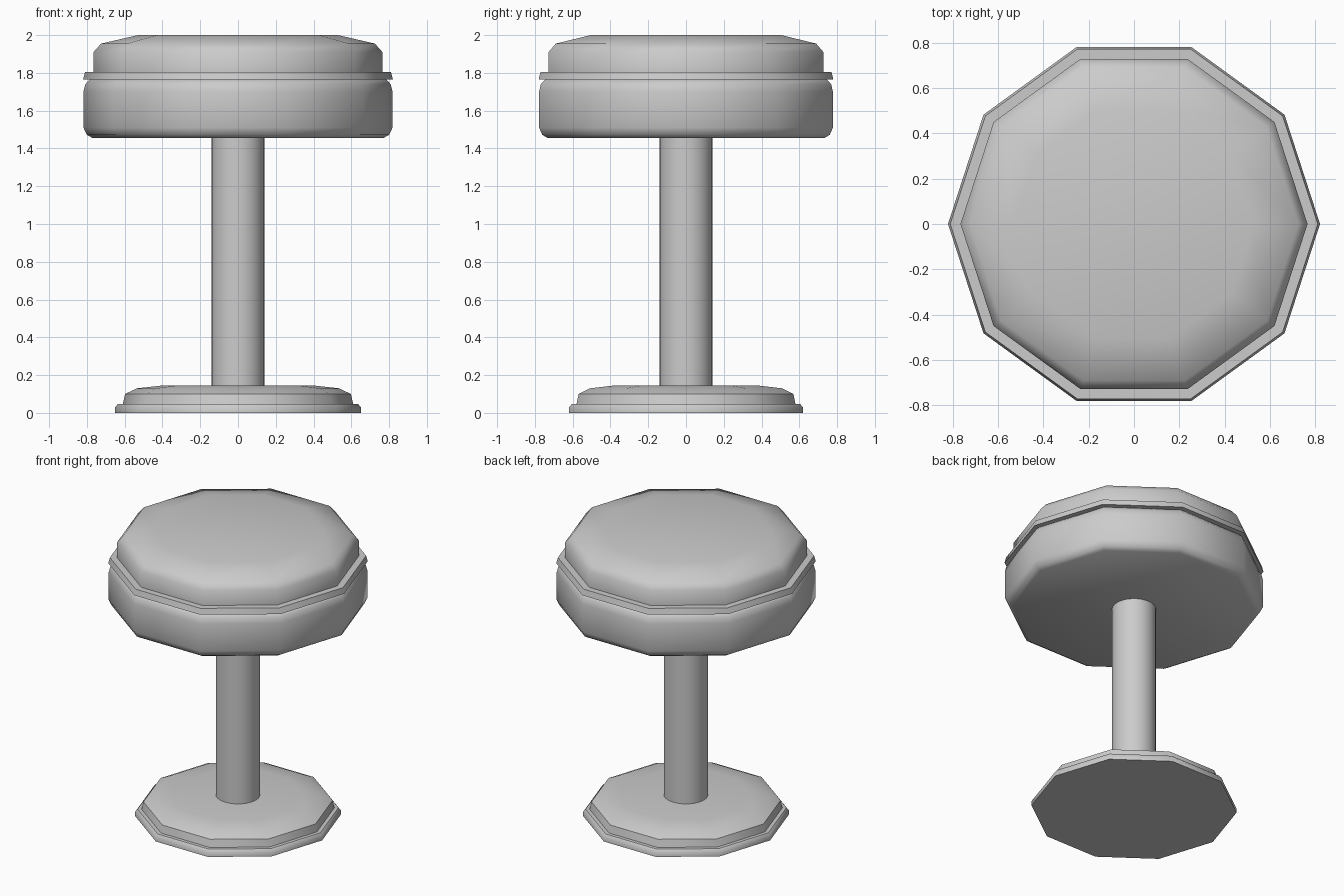
import bpy, bmesh, math

if "Cube" in bpy.data.objects:
    bpy.data.objects.remove(bpy.data.objects["Cube"])


def lathe(name, profile, sides):
    """Closed solid of revolution from (radius, z) points, bottom to top."""
    bm = bmesh.new()
    rings = []
    for r, z in profile:
        rings.append([bm.verts.new((r * math.cos(2 * math.pi * i / sides),
                                    r * math.sin(2 * math.pi * i / sides), z))
                      for i in range(sides)])
    for low, high in zip(rings, rings[1:]):
        for i in range(sides):
            j = (i + 1) % sides
            bm.faces.new((low[i], low[j], high[j], high[i]))
    bm.faces.new(rings[0][::-1])
    bm.faces.new(rings[-1])
    mesh = bpy.data.meshes.new(name)
    bm.to_mesh(mesh)
    bm.free()
    obj = bpy.data.objects.new(name, mesh)
    bpy.context.collection.objects.link(obj)
    bpy.ops.object.select_all(action='DESELECT')
    obj.select_set(True)
    bpy.context.view_layer.objects.active = obj
    bpy.ops.object.shade_smooth_by_angle(angle=math.radians(50))
    return obj


# Ten-sided foot with a stepped rim
lathe("base_rim", [(0.65, 0), (0.65, 0.03), (0.635, 0.048), (0.58, 0.048)], 10)
lathe("base_plate", [(0.61, 0.045), (0.598, 0.10), (0.535, 0.13), (0.40, 0.145)], 10)

# Round column
lathe("column", [(0.14, 0.13), (0.14, 1.47)], 32)

# Seat body with rounded lower and upper edges
lathe("seat_body", [(0.77, 1.455), (0.80, 1.472), (0.818, 1.51), (0.818, 1.70),
                    (0.808, 1.74), (0.785, 1.765)], 10)

# Piping band between seat body and cushion
lathe("seat_band", [(0.82, 1.765), (0.81, 1.805), (0.75, 1.805)], 10)

# Domed cushion
lathe("cushion", [(0.765, 1.80), (0.765, 1.91), (0.725, 1.955), (0.53, 2.0)], 10)
